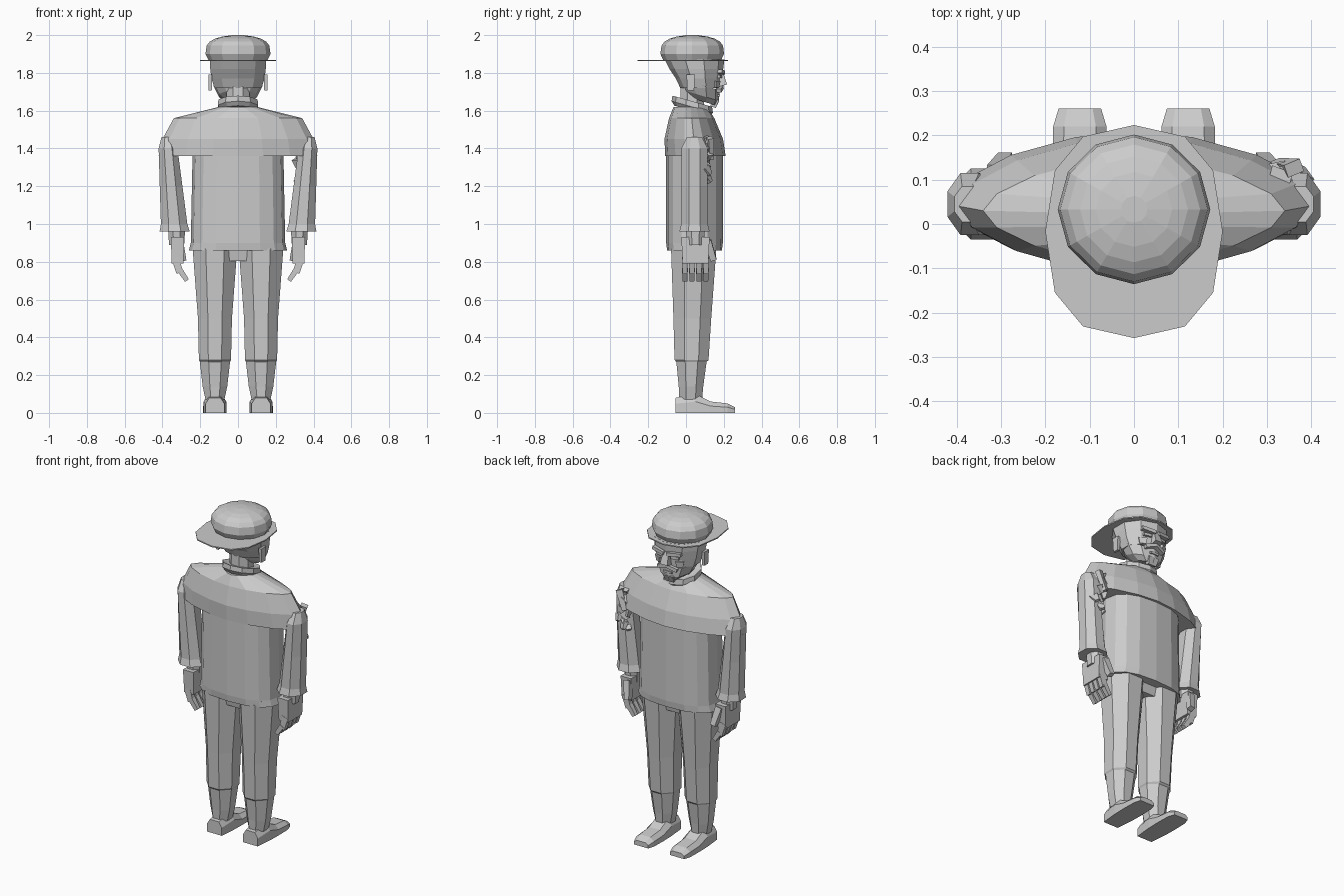
import bpy, bmesh, random
from math import sin, cos, pi, copysign
from mathutils import Vector, Euler

if "Cube" in bpy.data.objects:
    bpy.data.objects.remove(bpy.data.objects["Cube"], do_unlink=True)

# One plain colour for the whole figure
colour = (.6, .6, .6, 1)
grey = bpy.data.materials.new("plain grey")
grey.use_nodes = True
grey.diffuse_color = colour
grey.node_tree.nodes["Principled BSDF"].inputs["Base Color"].default_value = colour


def finish(name, bm, mirror):
    bmesh.ops.recalc_face_normals(bm, faces=bm.faces)
    mesh = bpy.data.meshes.new(name)
    bm.to_mesh(mesh)
    bm.free()
    mesh.materials.append(grey)
    obj = bpy.data.objects.new(name, mesh)
    bpy.context.collection.objects.link(obj)
    if mirror:
        obj.modifiers.new("other side", "MIRROR")


def skin(name, loops, mirror=False):
    """Join closed loops of points into a capped solid."""
    bm = bmesh.new()
    rings = [[bm.verts.new(point) for point in loop] for loop in loops]
    for lower, upper in zip(rings, rings[1:]):
        for i in range(len(lower)):
            bm.faces.new((lower[i - 1], lower[i], upper[i], upper[i - 1]))
    bm.faces.new(rings[0])
    bm.faces.new(rings[-1])
    finish(name, bm, mirror)


def rounded(value, power):
    return copysign(abs(value) ** power, value)


def loft(name, rings, x=0, y=0, sides=8, power=1, turn=0, lean=(0, 0), tilt=0, mirror=False):
    """Stack ovals given as (height, half width, half depth).
    A power above one makes them pointed, below one boxy."""
    base = rings[0][0]
    spread = 1 / cos(2 * pi * turn / sides)
    loops = []
    for height, width, depth in rings:
        loop = []
        for i in range(sides):
            angle = 2 * pi * (i + turn) / sides
            across = spread * width * rounded(cos(angle), power)
            along = spread * depth * rounded(sin(angle), power)
            rise = height - base
            loop.append((x + lean[0] * rise + across,
                         y + lean[1] * rise + along,
                         height + tilt * along))
        loops.append(loop)
    skin(name, loops, mirror)


def box(name, centre, size, rotation=(0, 0, 0), taper=1, mirror=False):
    """Box whose lower end is scaled by taper."""
    bm = bmesh.new()
    bmesh.ops.create_cube(bm, size=1)
    matrix = Euler(rotation).to_matrix()
    for vert in bm.verts:
        local = vert.co * Vector(size)
        if local.z < 0:
            local.xy *= taper
        vert.co = matrix @ local + Vector(centre)
    finish(name, bm, mirror)


# Jacket: boxy body under broad shoulders that taper to points at the sides
loft("jacket_body", [(.86, .26, .145), (.9, .25, .15), (1.4, .24, .15)],
     y=.045, sides=16, power=.8)
loft("jacket_shoulders",
     [(1.36, .42, .16), (1.45, .4, .155), (1.56, .34, .12), (1.62, .1, .09)],
     y=.05, sides=16, power=1.2, lean=(0, -.1))

# Sleeves with flared cuffs, then wrists
loft("sleeve", [(.96, .08, .08), (1, .07, .07), (1.2, .06, .07), (1.4, .05, .07), (1.46, .03, .04)],
     x=.335, y=.045, turn=.5, lean=(.08, 0), mirror=True)
loft("wrist", [(.89, .04, .045), (.97, .045, .05)], x=.325, y=.05, turn=.5, mirror=True)

# Hands: palm, four curled fingers and a thumb
palm_x, palm_y = .32, .05
box("palm", (palm_x, palm_y, .86), (.07, .15, .14), taper=.9, mirror=True)
for finger in range(4):
    y = palm_y + (finger - 1.5) * .037
    box("finger_base", (palm_x, y, .78), (.04, .03, .08), (0, .3, 0), .9, True)
    box("finger_tip", (palm_x - .03, y, .73), (.03, .03, .07), (0, .6, 0), .8, True)
box("thumb", (.3, .13, .86), (.04, .04, .11), (.3, .2, 0), .8, True)

# Torn cloth on the left sleeve
random.seed(4)
for scrap in range(12):
    spot = (random.uniform(.31, .38), random.uniform(.09, .12), 1.22 + scrap * .02)
    twist = [random.uniform(-.8, .8) for axis in "xyz"]
    box("sleeve_tatter", spot, (.05, .03, .045), twist, .5)
box("tatter_strip", (.34, .13, 1.4), (.04, .03, .12), (.2, .3, .4), .7)

# Trousers with a slight step above the gaiters
loft("trouser_leg", [(.07, .05, .06), (.14, .065, .065), (.27, .08, .08), (.28, .085, .09),
                     (.5, .09, .1), (.87, .118, .12)],
     x=.122, y=.025, turn=.5, lean=(0, .02), mirror=True)
box("trouser_seat", (0, .04, .85), (.4, .2, .09), taper=.85)

# Shoes: bevelled sections from heel to toe
sections = []
for y, half, top in ((-.055, .05, .08), (.05, .06, .1), (.13, .062, .06), (.22, .06, .05), (.26, .048, .03)):
    sections.append([(.122 + side * half, y, share * top) for side, share in (
        (-1, 0), (1, 0), (1, .6), (.6, 1), (-.6, 1), (-1, .6))])
skin("shoe", sections, mirror=True)

# Collar and neck
loft("collar", [(1.6, .09, .09), (1.62, .106, .104), (1.65, .104, .1), (1.645, .08, .08)],
     y=.033, sides=10, turn=.5, tilt=-.28)
loft("neck", [(1.58, .065, .065), (1.75, .06, .06)], y=.033, turn=.5)

# Head: skull leaning back over a jaw that slopes down to the chin
loft("jaw", [(1.65, .06, .075), (1.68, .1, .09), (1.74, .13, .1)],
     y=.085, sides=10, turn=.5, lean=(0, -.15), tilt=-.3)
loft("skull", [(1.72, .125, .1), (1.77, .14, .113), (1.82, .147, .135), (1.87, .15, .15)],
     y=.075, sides=10, turn=.5, lean=(0, -.2))

# Face
box("ear", (.147, .025, 1.75), (.02, .045, .085), taper=.8, mirror=True)
box("brow", (.05, .182, 1.805), (.085, .035, .02), (0, -.1, -.2), mirror=True)
box("eye", (.05, .175, 1.78), (.05, .02, .016), (0, 0, -.2), mirror=True)
box("cheek", (.07, .158, 1.74), (.05, .03, .035), (0, 0, -.5), .7, True)
box("nose", (0, .188, 1.77), (.035, .03, .075), (.25, 0, 0), 1.4)
box("moustache", (.03, .178, 1.715), (.07, .03, .02), (0, .3, -.2), mirror=True)
box("lower_lip", (0, .17, 1.68), (.055, .02, .012))
box("chin", (0, .15, 1.64), (.07, .04, .045), (-.3, 0, 0), .75)

# Hat: thin oval brim and a domed crown
loft("hat_brim", [(height, .2, .24) for height in (1.862, 1.869)], y=-.017, sides=12, power=.8)
dome = [(1.866, .155, .152)]
for step in range(6):
    angle = step * pi / 12
    radius = .172 * cos(angle)
    dome.append((1.9 + .1 * rounded(sin(angle), .6), radius, radius * .98))
dome.append((2, .03, .03))
loft("hat_crown", dome, y=.033, sides=12)
